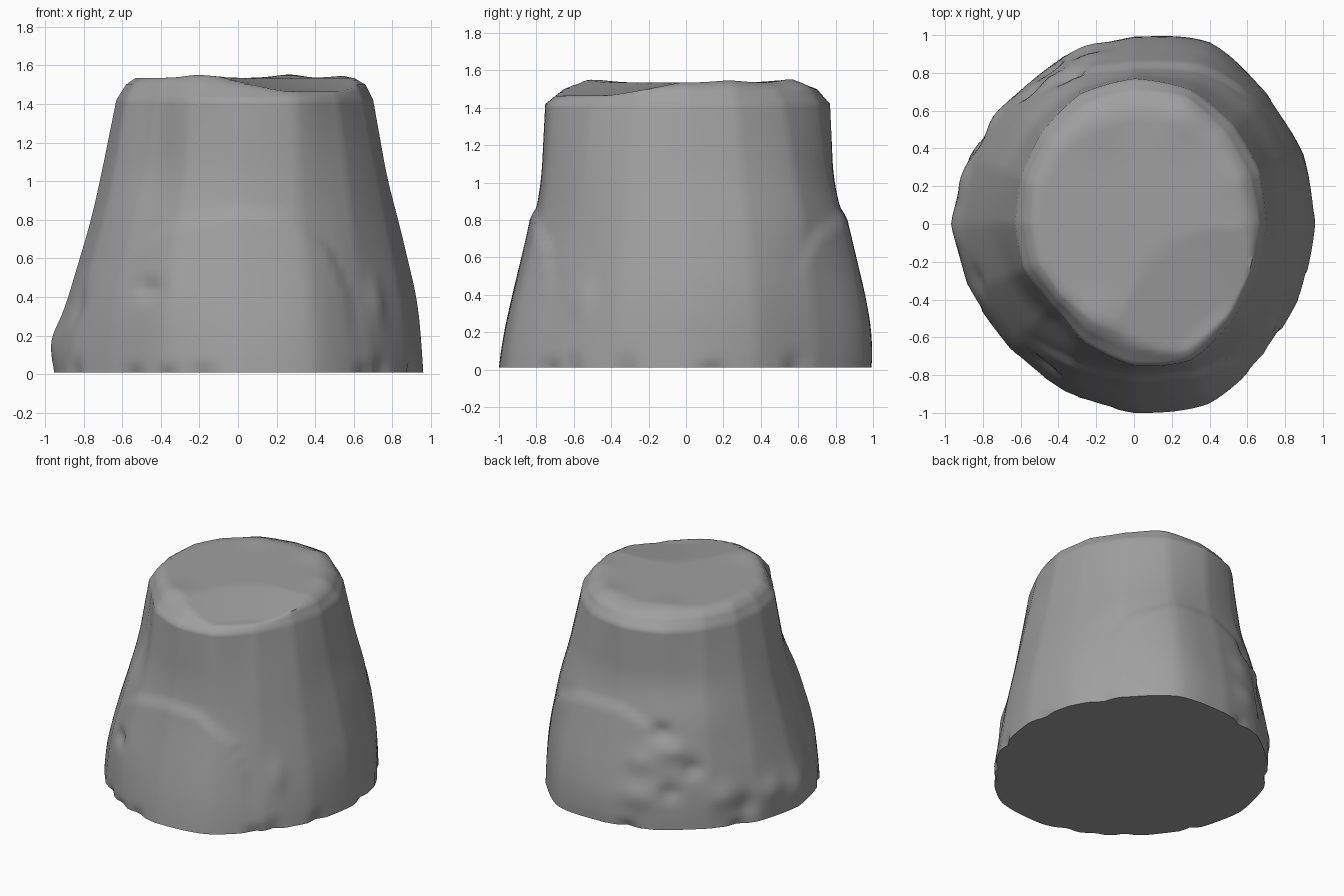
import bpy, bmesh
from math import sin, cos, exp, radians

SIDES = 144

# Outline radii every 22.5 degrees (counter-clockwise from +x) at each height
OUTLINES = [
    (0.00, [.96, .97, .985, 1.04, .985, .96, .93, .94, .95, .94, .93, .96, 1.0, 1.03, .98, .96]),
    (0.16, [.95, .97, .98, 1.04, .995, .96, .93, .94, .96, .93, .92, .95, .98, 1.01, .96, .95]),
    (0.38, [.93, .95, .96, 1.01, .955, .93, .91, .90, .885, .88, .89, .92, .93, .96, .91, .92]),
    (0.80, [.83, .86, .89, .90, .85, .84, .82, .785, .76, .755, .77, .80, .82, .84, .83, .83]),
    (1.00, [.775, .80, .83, .83, .79, .77, .75, .73, .715, .70, .69, .74, .775, .81, .80, .79]),
    (1.42, [.70, .72, .74, .77, .77, .745, .69, .65, .63, .63, .61, .68, .75, .78, .73, .70]),
    (1.50, [.66, .66, .68, .72, .70, .68, .64, .61, .58, .58, .57, .61, .65, .69, .67, .66]),
    (1.535, [.60, .59, .60, .62, .60, .58, .58, .56, .53, .53, .53, .55, .58, .61, .61, .61]),
]
# Lumps and hollows: angle, height, depth, angular width, vertical width
BUMPS = [
    (238, .44, -.03, 5, .05), (322, .38, .02, 4, .12),
    (180, .17, .02, 7, .10), (165, .22, .025, 6, .09),
    (152, .14, -.025, 4, .08), (142, .24, .025, 6, .09), (128, .45, -.03, 4, .06),
    (120, .58, .025, 5, .06), (113, .70, -.035, 5, .06), (105, .50, .02, 6, .08),
    (118, .28, -.025, 4, .06), (105, .25, .025, 7, .09),
    (232, 1.1, -.02, 12, .25), (200, .35, -.02, 5, .10),
]
# Ledges where a slab stands proud below a broken edge: (angle, edge height) path
LEDGES = [
    (.016, [(225, .60), (245, .78), (270, .84), (286, .82), (302, .66), (308, .45), (312, .0)]),
    (.015, [(35, .45), (50, .72), (70, .84), (92, .84), (108, .75), (118, .55)]),
]
# Small chips just above the bottom edge: angle, height of chip
CHIPS = [(205, .10), (234, .06), (247, .06), (259, .07), (312, .07), (320, .11),
         (340, .10), (9, .06), (37, .11), (100, .07), (148, .07)]


def spline(radii, deg):
    t = (deg % 360) / 22.5
    i, f = int(t), t - int(t)
    a, b, c, d = (radii[(i + k) % 16] for k in (-1, 0, 1, 2))
    smooth = b + .5 * f * (c - a + f * (2*a - 5*b + 4*c - d + f * (3*(b - c) + d - a)))
    return smooth - .008 * (4 * f * (1 - f))     # hint of flat facets


def wrap(d):
    return (d + 180) % 360 - 180


def step(t):
    t = min(1, max(0, t))
    return t * t * (3 - 2 * t)


def outline(deg, z):
    for (z0, r0), (z1, r1) in zip(OUTLINES, OUTLINES[1:]):
        if z <= z1:
            break
    f = (z - z0) / (z1 - z0)
    return spline(r0, deg) * (1 - f) + spline(r1, deg) * f


def radius(deg, z):
    w = min(.10, z, max(0, 1.42 - z))       # blend the bands on the flank
    r = sum(outline(deg, z + w * k) for k in (-1, -.5, 0, .5, 1)) / 5
    for a, bz, amp, wa, wz in BUMPS:
        r += amp * exp(-(wrap(deg - a) / wa) ** 2 - ((z - bz) / wz) ** 2)
    for depth, path in LEDGES:
        for (a0, e0), (a1, e1) in zip(path, path[1:]):
            if a0 <= deg < a1:
                edge = e0 + (e1 - e0) * (deg - a0) / (a1 - a0)
                fade = step((deg - path[0][0]) / 18) * step((path[-1][0] - deg) / 8)
                s = step((edge - z) / .08 + .5)
                r += depth * fade * (s * exp(-max(0, edge - z) / .35) - .5
                                     * (1 - s) * exp(-max(0, z - edge) / .12))
    for a, high in CHIPS:
        r -= .03 * max(0, 1 - z / high) * max(0, 1 - abs(wrap(deg - a)) / 5)
    return r


def top_height(x, y, z):
    # sloping slab broken off the front right of the top, and a lumpy rim
    for bx, by, h in ((.28, .58, .018), (-.2, .53, .012), (.58, .25, .012), (-.2, -.5, .015)):
        z += h * exp(-((x - bx)**2 + (y - by)**2) / .014) * step((z - 1.45) / .08)
    d = .53 * (x - .1) - .85 * (y + .12)
    bend = ((x - .2) * .85 + (y + .1) * .53) ** 2     # curves the slab's edge
    plane = 1.54 - .16 * d + .18 * bend
    return min(z, max(plane, 1.465)) if z > 1.465 else z


# Stump of rock: stacked rings closed by a broken top and a flat base
bm = bmesh.new()
heights = [.01, .03, .05, .075, .11] + [.15 + .031 * i for i in range(40)]
heights += [1.40, 1.42, 1.44, 1.46, 1.48, 1.50, 1.52, 1.535]
shells = [(z, 1) for z in heights]
shells += [(1.535, s) for s in (.9, .8, .7, .6, .5, .4, .3, .2, .1)]
rings = []
for z, s in shells:
    ring = []
    for i in range(SIDES):
        deg = i * 360 / SIDES
        r = radius(deg, z) * s
        x, y = r * cos(radians(deg)) + .03 * (1 - s), r * sin(radians(deg))
        ring.append(bm.verts.new((x, y, top_height(x, y, z))))
    rings.append(ring)
for a, b in zip(rings, rings[1:]):
    for i in range(SIDES):
        j = (i + 1) % SIDES
        bm.faces.new((a[i], a[j], b[j], b[i]))
bm.faces.new(rings[-1])
bm.faces.new(rings[0][::-1])
bmesh.ops.recalc_face_normals(bm, faces=bm.faces)

mesh = bpy.data.meshes.new("rock_stump")
bm.to_mesh(mesh)
bm.free()
rock = bpy.data.objects.new("rock_stump", mesh)
bpy.context.collection.objects.link(rock)

# Dark grey stone
stone = bpy.data.materials.new("stone")
stone.diffuse_color = (.35, .35, .35, 1)
mesh.materials.append(stone)

bpy.context.view_layer.objects.active = rock
rock.select_set(True)
bpy.ops.object.shade_smooth_by_angle(angle=radians(50))
